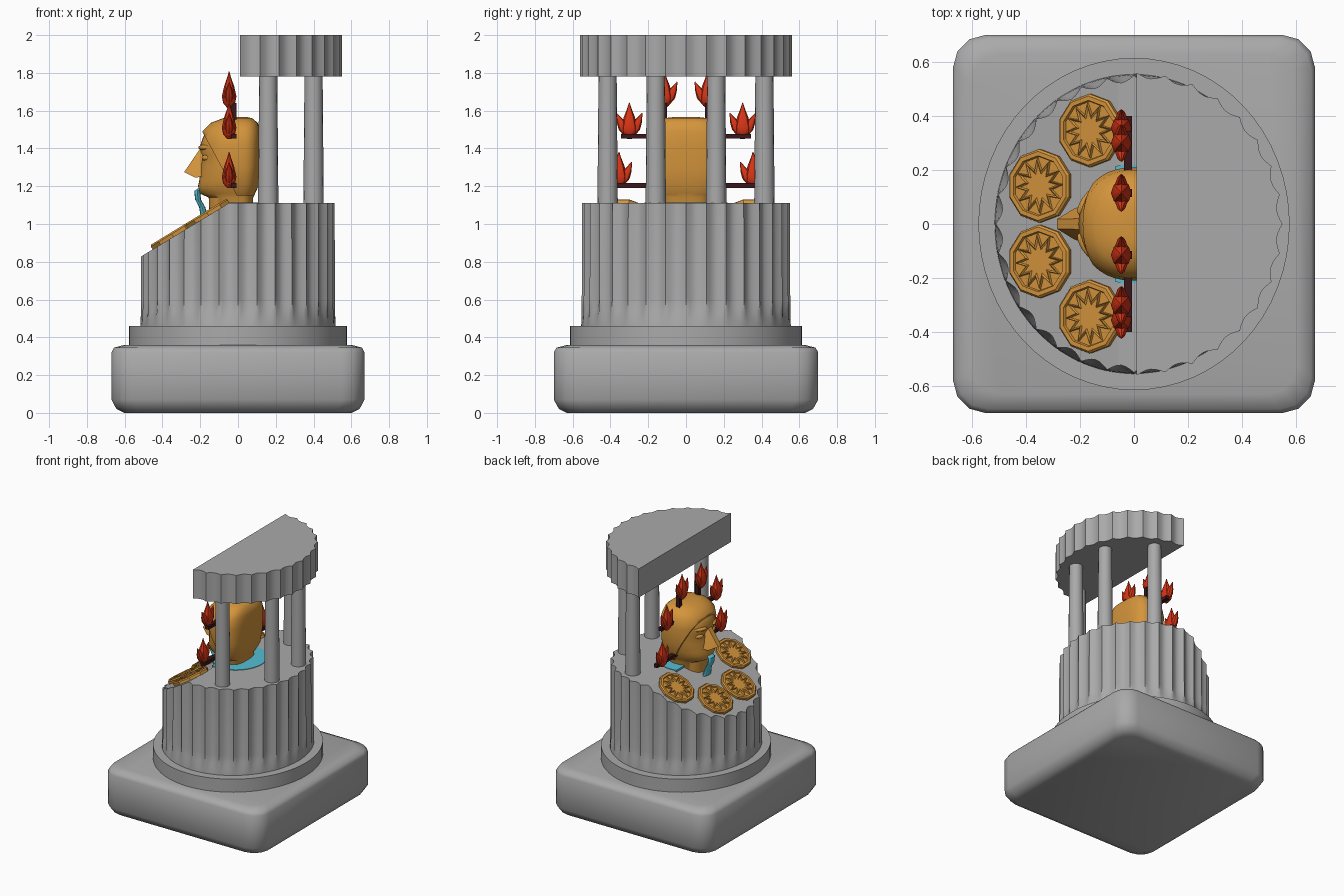
import bpy, bmesh, math
from mathutils import Vector, Matrix

if "Cube" in bpy.data.objects:
    bpy.data.objects.remove(bpy.data.objects["Cube"])


def material(name, rgb):
    m = bpy.data.materials.new(name)
    m.diffuse_color = (*rgb, 1)
    m.use_nodes = True
    m.node_tree.nodes["Principled BSDF"].inputs["Base Color"].default_value = m.diffuse_color
    return m


STONE = material("grey stone", (0.40, 0.40, 0.40))
GOLD = material("golden orange", (0.66, 0.30, 0.045))
FIRE = material("flame red", (0.68, 0.035, 0.008))
WATER = material("water cyan", (0.09, 0.52, 0.65))
WOOD = material("dark wood", (0.04, 0.008, 0.01))


def make(name, bm, mat, angle=35):
    bmesh.ops.recalc_face_normals(bm, faces=bm.faces)
    me = bpy.data.meshes.new(name)
    bm.to_mesh(me)
    bm.free()
    me.materials.append(mat)
    ob = bpy.data.objects.new(name, me)
    bpy.context.collection.objects.link(ob)
    if angle:
        bpy.ops.object.select_all(action='DESELECT')
        ob.select_set(True)
        bpy.context.view_layer.objects.active = ob
        bpy.ops.object.shade_smooth_by_angle(angle=math.radians(angle))
    return ob


def loft(bm, rings, matrix=Matrix()):
    """Skin closed rings of points and cap both ends."""
    loops = [[bm.verts.new(matrix @ Vector(p)) for p in r] for r in rings]
    for a, b in zip(loops, loops[1:]):
        n = len(a)
        for i in range(n):
            j = (i + 1) % n
            bm.faces.new((a[i], a[j], b[j], b[i]))
    bm.faces.new(loops[0][::-1])
    bm.faces.new(loops[-1])


def circle(r, z, n=16, sx=1.0):
    return [(r * sx * math.cos(2 * math.pi * i / n), r * math.sin(2 * math.pi * i / n), z) for i in range(n)]


def lathe(bm, profile, n=16, sx=1.0, matrix=Matrix()):
    loft(bm, [circle(r, z, n, sx) for r, z in profile], matrix)


def box(bm, centre, size):
    bmesh.ops.create_cube(bm, size=1, matrix=Matrix.Translation(centre) @ Matrix.Diagonal((*size, 1)))


def slice_off(bm, point, normal):
    """Remove everything on the normal's side and close the cut."""
    res = bmesh.ops.bisect_plane(bm, geom=bm.verts[:] + bm.edges[:] + bm.faces[:],
                                 plane_co=point, plane_no=normal, clear_outer=True)
    cut = [e for e in res['geom_cut'] if isinstance(e, bmesh.types.BMEdge)]
    bmesh.ops.edgenet_fill(bm, edges=cut)


def flute(angle, depth, count=32):
    return 1 - depth * abs(math.sin(count * angle / 2))


# Rounded square plinth
bm = bmesh.new()
outline = []
for cx, cy, a0 in ((1, 1, 0), (-1, 1, 90), (-1, -1, 180), (1, -1, 270)):
    for k in range(4):
        a = math.radians(a0 + 30 * k)
        outline.append((cx * 0.55 + 0.12 * math.cos(a), cy * 0.58 + 0.12 * math.sin(a)))
loft(bm, [[(x * s, y * s, z) for x, y in outline]
          for s, z in ((0.90, 0), (0.96, 0.02), (1, 0.07), (1, 0.32), (0.98, 0.345), (0.90, 0.36))])
make("plinth", bm, STONE, 50)

# Round step
bm = bmesh.new()
lathe(bm, [(0.615, 0.35), (0.615, 0.46)], 64, 0.937)
make("round_step", bm, STONE)

# Fluted drum with a sloping front cut
bm = bmesh.new()
N = 192
rings = []
for z, r, d in ((0.45, 0.555, 0), (0.49, 0.554, 0.006), (0.54, 0.553, 0.03), (0.60, 0.552, 0.045), (1.11, 0.55, 0.045)):
    rings.append([(0.93 * r * flute(a, d) * math.cos(a), r * flute(a, d) * math.sin(a), z)
                  for a in (2 * math.pi * i / N for i in range(N))])
loft(bm, rings)
SLOPE = math.atan2(0.28, 0.46)
slice_off(bm, (-0.05, 0, 1.11), (-math.sin(SLOPE), 0, math.cos(SLOPE)))
make("fluted_drum", bm, STONE)

# Half-round fluted roof slab
bm = bmesh.new()
arc = [math.pi * (i / 96 - 0.5) for i in range(97)]
loft(bm, [[(0.01 + 0.54 * flute(a, 0.035) * math.cos(a), 0.56 * flute(a, 0.035) * math.sin(a), z) for a in arc]
          for z in (1.78, 2.0)])
make("half_roof", bm, STONE)

# Columns
for i, (x, y) in enumerate(((0.16, 0.415), (0.40, 0.16), (0.40, -0.16), (0.16, -0.415))):
    bm = bmesh.new()
    lathe(bm, [(0.054, 1.10), (0.048, 1.79)], 16, 1, Matrix.Translation((x, y, 0)))
    make(f"column_{i + 1}", bm, STONE)


# Head and hood: rings of (z, front depth, back depth, half width)
def head_rings(rows, n=40):
    out = []
    for z, f, b, w in rows:
        ring = []
        for i in range(n):
            a = 2 * math.pi * i / n
            c, s = math.cos(a), math.sin(a)
            p = 0.65 if c > 0 else 0.9
            ring.append(((b if c > 0 else f) * math.copysign(abs(c) ** p, c),
                         w * math.copysign(abs(s) ** p, s), z))
        out.append(ring)
    return out


bm = bmesh.new()
loft(bm, head_rings([(1.00, .15, .08, .12), (1.14, .155, .08, .13), (1.16, .20, .09, .14), (1.20, .212, .10, .16),
                     (1.23, .205, .10, .17), (1.30, .20, .10, .185), (1.365, .19, .10, .19), (1.40, .205, .10, .19),
                     (1.46, .185, .10, .185), (1.52, .14, .08, .15), (1.55, .08, .05, .09)]))
make("head", bm, GOLD, 45)

bm = bmesh.new()
loft(bm, head_rings([(1.15, .10, .085, .15), (1.20, .15, .108, .185), (1.30, .20, .116, .205), (1.42, .205, .12, .21),
                     (1.49, .19, .117, .20), (1.535, .145, .105, .165), (1.56, .08, .075, .115),
                     (1.567, .03, .04, .06)]))
slice_off(bm, (-0.19, 0, 1.49), (-0.35, 0, -0.19))
make("hood", bm, GOLD, 45)

# Nose
bm = bmesh.new()
pts = [(-0.20, 0.02, 1.40), (-0.20, -0.02, 1.40), (-0.285, 0.018, 1.275), (-0.285, -0.018, 1.275),
       (-0.225, 0.055, 1.245), (-0.225, -0.055, 1.245), (-0.15, 0.085, 1.26), (-0.15, -0.085, 1.26),
       (-0.15, 0.03, 1.39), (-0.15, -0.03, 1.39)]
bmesh.ops.convex_hull(bm, input=[bm.verts.new(p) for p in pts])
make("nose", bm, GOLD, 40)

# Eyes and brows
for side, s in (("left", 1), ("right", -1)):
    for part, loc, size in (("eye", (-0.168, 0.085 * s, 1.35), (0.018, 0.035, 0.016)),
                            ("brow", (-0.172, 0.085 * s, 1.405), (0.022, 0.06, 0.015))):
        bm = bmesh.new()
        bmesh.ops.create_uvsphere(bm, u_segments=16, v_segments=8, radius=1,
                                  matrix=Matrix.Translation(loc) @ Matrix.Rotation(-0.6 * s, 4, 'Z')
                                  @ Matrix.Diagonal((*size, 1)))
        make(f"{side}_{part}", bm, GOLD, 60)

# Water spout from the mouth, and pool around the neck
bm = bmesh.new()
path = ((-0.195, 1.19, .030), (-0.215, 1.175, .036), (-0.212, 1.13, .034), (-0.19, 1.09, .036), (-0.175, 1.03, .045))
loft(bm, [[(x + 0.45 * px, py, z) for px, py, _ in circle(r, 0, 12)] for x, z, r in path])
make("water_spout", bm, WATER, 60)
bm = bmesh.new()
lathe(bm, [(0.22, 1.10), (0.22, 1.114)], 40, 1, Matrix.Translation((-0.02, 0, 0)))
slice_off(bm, (-0.07, 0, 1.11), (-1, 0, 0))
make("water_pool", bm, WATER)


# Coins with a raised rim and a star, lying on the slope
def star(r1, r2, z, n=12):
    return [((r1 if i % 2 else r2) * math.cos(math.pi * i / n), (r1 if i % 2 else r2) * math.sin(math.pi * i / n), z)
            for i in range(2 * n)]


for i, (x, y) in enumerate(((-0.156, 0.346), (-0.342, 0.141), (-0.342, -0.139), (-0.156, -0.343))):
    bm = bmesh.new()
    place = (Matrix.Translation((x, y, 1.11 + (x + 0.05) * math.tan(SLOPE)))
             @ Matrix.Rotation(-SLOPE, 4, 'Y') @ Matrix.Rotation(math.pi / 10, 4, 'Z'))
    lathe(bm, [(0.134, -0.01), (0.136, 0.018), (0.128, 0.026), (0.112, 0.026), (0.108, 0.016)], 10, 1, place)
    loft(bm, [star(0.108, 0.062, 0.012), star(0.098, 0.054, 0.026), star(0.080, 0.044, 0.020)], place)
    make(f"coin_{i + 1}", bm, GOLD, 0)

# Flames on wooden arms around the head
for side, s in (("left", 1), ("right", -1)):
    for level, y, z in (("low", 0.355, 1.19), ("middle", 0.30, 1.45), ("top", 0.115, 1.615)):
        bm = bmesh.new()
        base = Matrix.Translation((-0.047, y * s, z))
        lathe(bm, [(0.012, 0), (0.036, 0.025), (0.044, 0.06), (0.030, 0.115), (0.012, 0.16), (0.002, 0.192)],
              8, 0.88, base)
        for t in (1, -1):
            lathe(bm, [(0.012, 0), (0.026, 0.05), (0.020, 0.085), (0.002, 0.135)], 8, 0.9,
                  base @ Matrix.Translation((0, 0.012 * t, 0.015)) @ Matrix.Rotation(-0.43 * t, 4, 'X'))
        make(f"{side}_{level}_flame", bm, FIRE, 40)
        bm = bmesh.new()
        if level == "top":
            box(bm, (-0.022, y * s, 1.56), (0.03, 0.03, 0.16))
        else:
            end = y + 0.045
            box(bm, (-0.022, (end + 0.1) / 2 * s, z + 0.014), (0.03, end - 0.1, 0.025))
        make(f"{side}_{level}_arm", bm, WOOD, 0)
